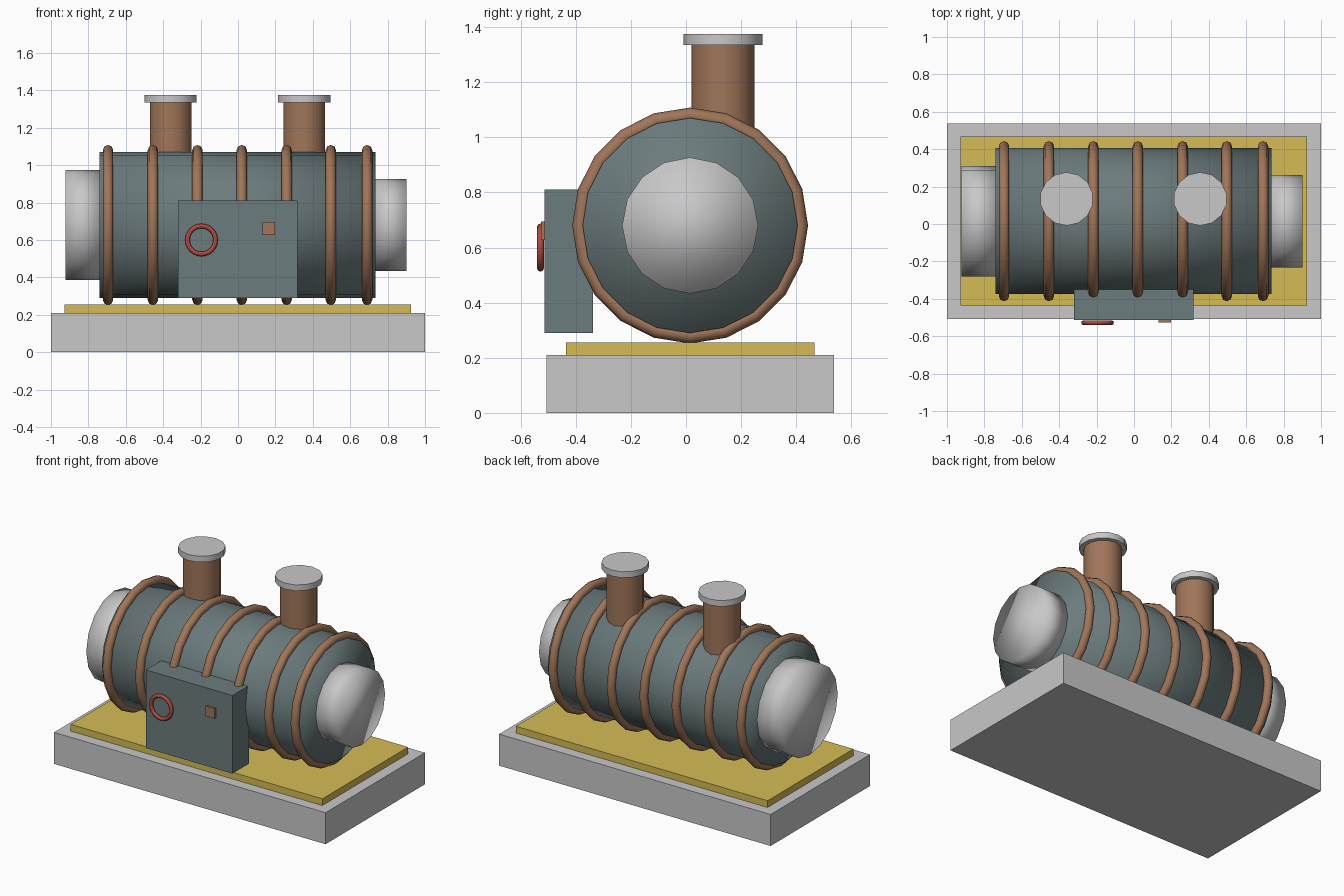
import bpy
from math import pi

default = bpy.data.objects.get("Cube")
if default:
    bpy.data.objects.remove(default, do_unlink=True)


def material(name, rgb):
    mat = bpy.data.materials.new(name)
    mat.use_nodes = True
    mat.diffuse_color = (*rgb, 1)
    mat.node_tree.nodes["Principled BSDF"].inputs["Base Color"].default_value = (*rgb, 1)
    return mat


GREY = material("pale grey", (0.58, 0.58, 0.58))
YELLOW = material("mustard yellow", (0.66, 0.5, 0.09))
SLATE = material("slate green", (0.15, 0.2, 0.205))
COPPER = material("copper brown", (0.35, 0.18, 0.10))
RED = material("valve red", (0.42, 0.07, 0.05))

AXIS_Y, AXIS_Z = 0.015, 0.68   # centre line of the tank
ALONG_X = (0, pi / 2, 0)


def finish(name, mat):
    ob = bpy.context.object
    ob.name = ob.data.name = name
    ob.data.materials.append(mat)
    return ob


def box(name, mat, x, y, z):
    """Box from (min, max) ranges on each axis."""
    spans = (x, y, z)
    bpy.ops.mesh.primitive_cube_add(size=1, location=[(a + b) / 2 for a, b in spans])
    ob = finish(name, mat)
    ob.scale = [b - a for a, b in spans]
    bpy.ops.object.transform_apply(location=False, rotation=False, scale=True)
    return ob


def drum(name, mat, x0, x1, radius, sides):
    """Softly shaded cylinder lying on the tank axis."""
    bpy.ops.mesh.primitive_cylinder_add(
        vertices=sides, radius=radius, depth=x1 - x0,
        location=((x0 + x1) / 2, AXIS_Y, AXIS_Z), rotation=ALONG_X)
    bpy.ops.object.shade_smooth()
    return finish(name, mat)


def pipe(name, mat, x, y, z0, z1, radius):
    """Upright cylinder with crisp rims."""
    bpy.ops.mesh.primitive_cylinder_add(
        vertices=14, radius=radius, depth=z1 - z0, location=(x, y, (z0 + z1) / 2))
    bpy.ops.object.shade_smooth_by_angle()
    return finish(name, mat)


def ring(name, mat, loc, rot, major, minor, segments):
    bpy.ops.mesh.primitive_torus_add(
        location=loc, rotation=rot, major_radius=major, minor_radius=minor,
        major_segments=segments, minor_segments=8)
    bpy.ops.object.shade_smooth()
    return finish(name, mat)


# Plinth and floor plate
box("plinth", GREY, (-1, 1), (-0.507, 0.538), (0, 0.21))
box("floor_plate", YELLOW, (-0.928, 0.926), (-0.435, 0.467), (0.21, 0.255))

# Tank and its end caps
drum("tank", SLATE, -0.74, 0.735, 0.39, 20)
drum("right_end_cap", GREY, -0.922, -0.735, 0.295, 16)
drum("left_end_cap", GREY, 0.73, 0.9, 0.247, 16)

# Hoops around the tank
for i, x in enumerate((-0.695, -0.455, -0.217, 0.02, 0.26, 0.496, 0.69)):
    ring(f"hoop_{i + 1}", COPPER, (x, AXIS_Y, AXIS_Z), ALONG_X, 0.4, 0.028, 20)

# Stacks with flanges
for side, x in (("right", -0.36), ("left", 0.354)):
    pipe(f"{side}_stack", COPPER, x, 0.134, 0.8, 1.34, 0.1145)
    pipe(f"{side}_stack_flange", GREY, x, 0.134, 1.335, 1.375, 0.143)

# Control cabinet with hand wheel and button
box("control_cabinet", SLATE, (-0.32, 0.318), (-0.513, -0.338), (0.29, 0.81))
ring("hand_wheel", RED, (-0.195, -0.528, 0.6), (pi / 2, 0, 0), 0.075, 0.0125, 24)
box("button", COPPER, (0.13, 0.197), (-0.527, -0.505), (0.628, 0.695))
